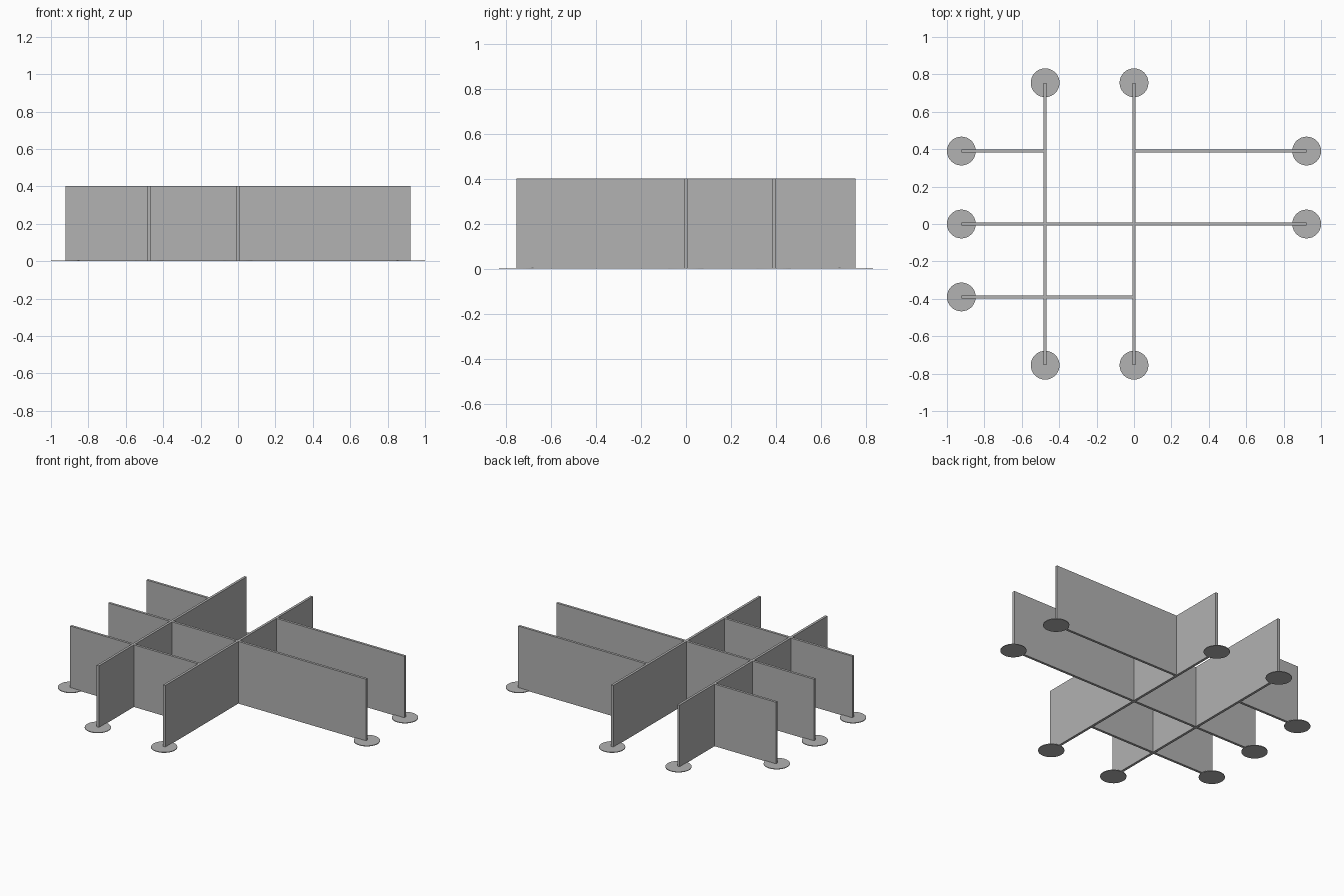
import bpy
import bmesh
from mathutils import Matrix, Vector

cube = bpy.data.objects.get("Cube")
if cube:
    bpy.data.objects.remove(cube, do_unlink=True)

GREY = (0.445, 0.445, 0.445, 1.0)
grey = bpy.data.materials.new("plain grey")
grey.use_nodes = True
grey.diffuse_color = GREY
grey.node_tree.nodes["Principled BSDF"].inputs["Base Color"].default_value = GREY

THICK, HEIGHT = 0.016, 0.402
END_X, END_Y = 0.923, 0.755
ROW = 0.39            # offset of the front and back cross panels
COLUMN = -0.475       # x of the second long panel
FOOT_RADIUS, FOOT_THICK = 0.077, 0.004


def finish(name, bm):
    mesh = bpy.data.meshes.new(name)
    bm.to_mesh(mesh)
    bm.free()
    mesh.materials.append(grey)
    obj = bpy.data.objects.new(name, mesh)
    bpy.context.collection.objects.link(obj)


def panel(name, x0, x1, y0, y1):
    """Upright panel filling a rectangle of the plan."""
    bm = bmesh.new()
    centre = Vector(((x0 + x1) / 2, (y0 + y1) / 2, HEIGHT / 2))
    size = Matrix.Diagonal((x1 - x0, y1 - y0, HEIGHT, 1))
    bmesh.ops.create_cube(bm, size=1, matrix=Matrix.Translation(centre) @ size)
    finish(name, bm)


def foot(name, x, y):
    """Thin round foot under a panel end."""
    bm = bmesh.new()
    bmesh.ops.create_cone(bm, cap_ends=True, segments=32, radius1=FOOT_RADIUS,
                          radius2=FOOT_RADIUS, depth=FOOT_THICK,
                          matrix=Matrix.Translation((x, y, FOOT_THICK / 2)))
    finish(name, bm)


# Two long panels running front to back, with a foot at each end
h = THICK / 2
for side, x in (("right", COLUMN), ("centre", 0)):
    panel(f"{side}_long_panel", x - h, x + h, -END_Y, END_Y)
    for end, y in (("front", -END_Y), ("back", END_Y)):
        foot(f"{side}_{end}_foot", x, y)

# Cross panels, split where they meet the long panels
outer = (-END_X, COLUMN - h)
middle = (COLUMN + h, -h)
inner = (h, END_X)
rows = (("front", -ROW, (outer, middle)),
        ("middle", 0, (outer, middle, inner)),
        ("back", ROW, (outer, inner)))
for row, y, spans in rows:
    for number, (x0, x1) in enumerate(spans, 1):
        panel(f"{row}_cross_panel_{number}", x0, x1, y - h, y + h)
        for x in (x0, x1):
            if abs(x) == END_X:
                foot(f"{row}_{'left' if x > 0 else 'right'}_end_foot", x, y)
